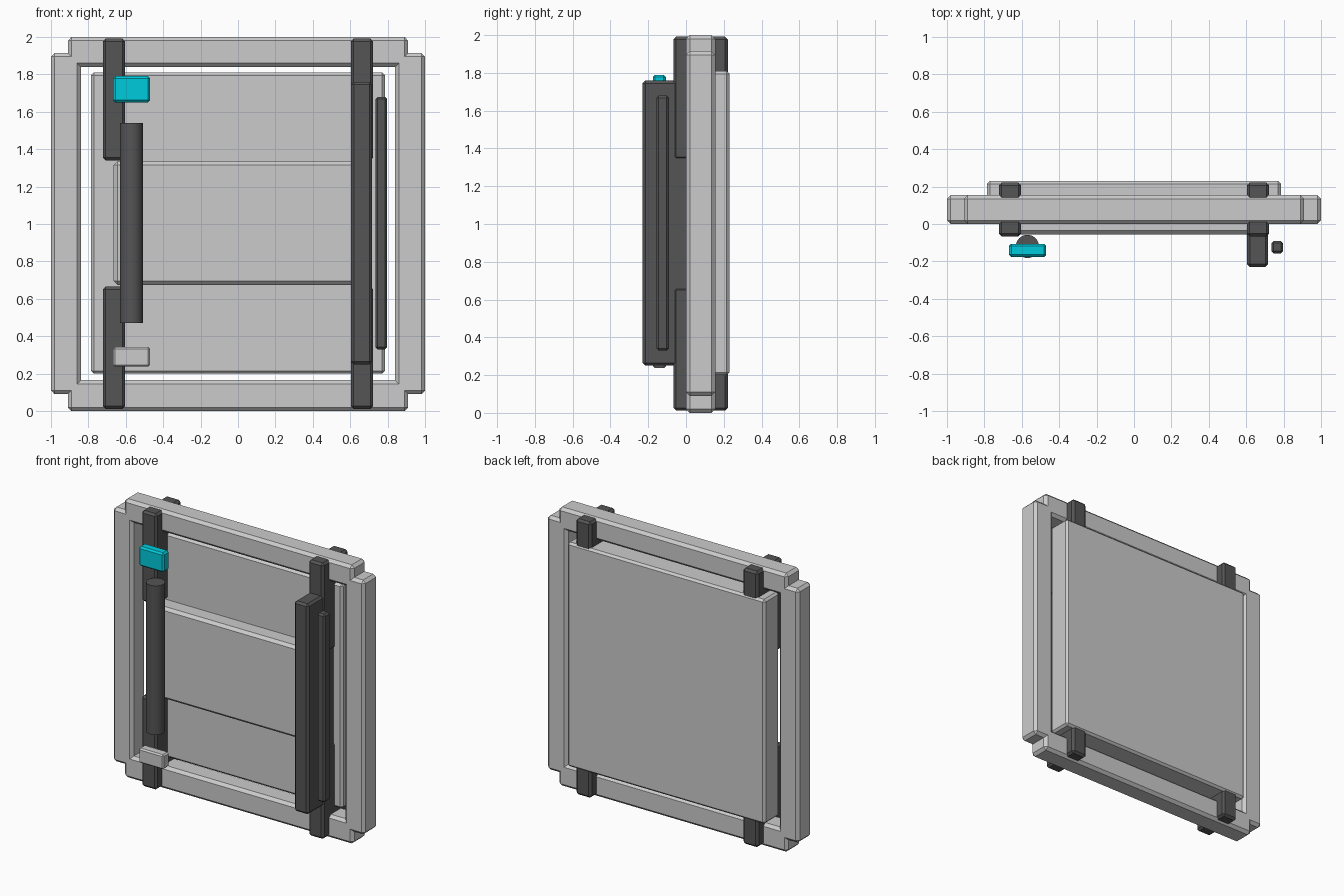
import bpy

if "Cube" in bpy.data.objects:
    bpy.data.objects.remove(bpy.data.objects["Cube"])


def box(name, x, y, z, bevel=0.02):
    """Chamfered box from (min, max) ranges."""
    bpy.ops.mesh.primitive_cube_add(
        size=1, location=[(r[0] + r[1]) / 2 for r in (x, y, z)])
    ob = bpy.context.object
    ob.name = name
    ob.scale = [r[1] - r[0] for r in (x, y, z)]
    bpy.ops.object.transform_apply(location=False, rotation=False, scale=True)
    m = ob.modifiers.new("Chamfer", 'BEVEL')
    m.width = bevel
    m.segments = 1
    return ob


# Outer frame: two posts and two rails with notched corners
FRAME_Y = (0.0, 0.155)
box("left_post", (-1, -0.84), FRAME_Y, (0.09, 1.915))
box("right_post", (0.84, 1), FRAME_Y, (0.09, 1.915))
box("bottom_rail", (-0.91, 0.91), FRAME_Y, (0, 0.165))
box("top_rail", (-0.91, 0.91), FRAME_Y, (1.84, 2))

# Door slab and raised middle panel
box("back_panel", (-0.785, 0.785), (0.06, 0.23), (0.2, 1.81), 0.015)
box("middle_panel", (-0.665, 0.665), (-0.055, 0.12), (0.675, 1.335))

# Four dark brackets wrapping the rails
for side, cx in (("left", -0.663), ("right", 0.663)):
    for level, z in (("lower", (0.012, 0.665)), ("upper", (1.34, 1.992))):
        box(f"{side}_{level}_bracket", (cx - 0.06, cx + 0.06),
            (-0.067, 0.222), z, 0.015)

# Vertical bar and slim strip on the right
box("vertical_bar", (0.604, 0.717), (-0.23, 0.08), (0.25, 1.76), 0.015)
box("slim_strip", (0.735, 0.797), (-0.157, -0.09), (0.33, 1.68), 0.012)

# Round handle on the left
bpy.ops.mesh.primitive_cylinder_add(vertices=32, radius=0.062, depth=1.07,
                                    location=(-0.57, -0.12, 1.005))
handle = bpy.context.object
handle.name = "round_handle"
bpy.ops.object.shade_smooth_by_angle()

# Indicator light and lower block
light = box("indicator_light", (-0.668, -0.47), (-0.176, -0.106), (1.65, 1.79), 0.012)
box("lower_block", (-0.668, -0.47), (-0.176, -0.106), (0.237, 0.342), 0.01)


def material(name, color):
    mat = bpy.data.materials.new(name)
    mat.diffuse_color = color
    mat.use_nodes = True
    mat.node_tree.nodes["Principled BSDF"].inputs["Base Color"].default_value = mat.diffuse_color
    return mat


# Colours
cyan = material("cyan", (0.0, 0.6, 0.72, 1))
light.data.materials.append(cyan)
dark = material("dark_grey", (0.09, 0.09, 0.09, 1))
for ob in bpy.data.objects:
    if any(k in ob.name for k in ("bracket", "bar", "strip", "handle")):
        ob.data.materials.append(dark)
